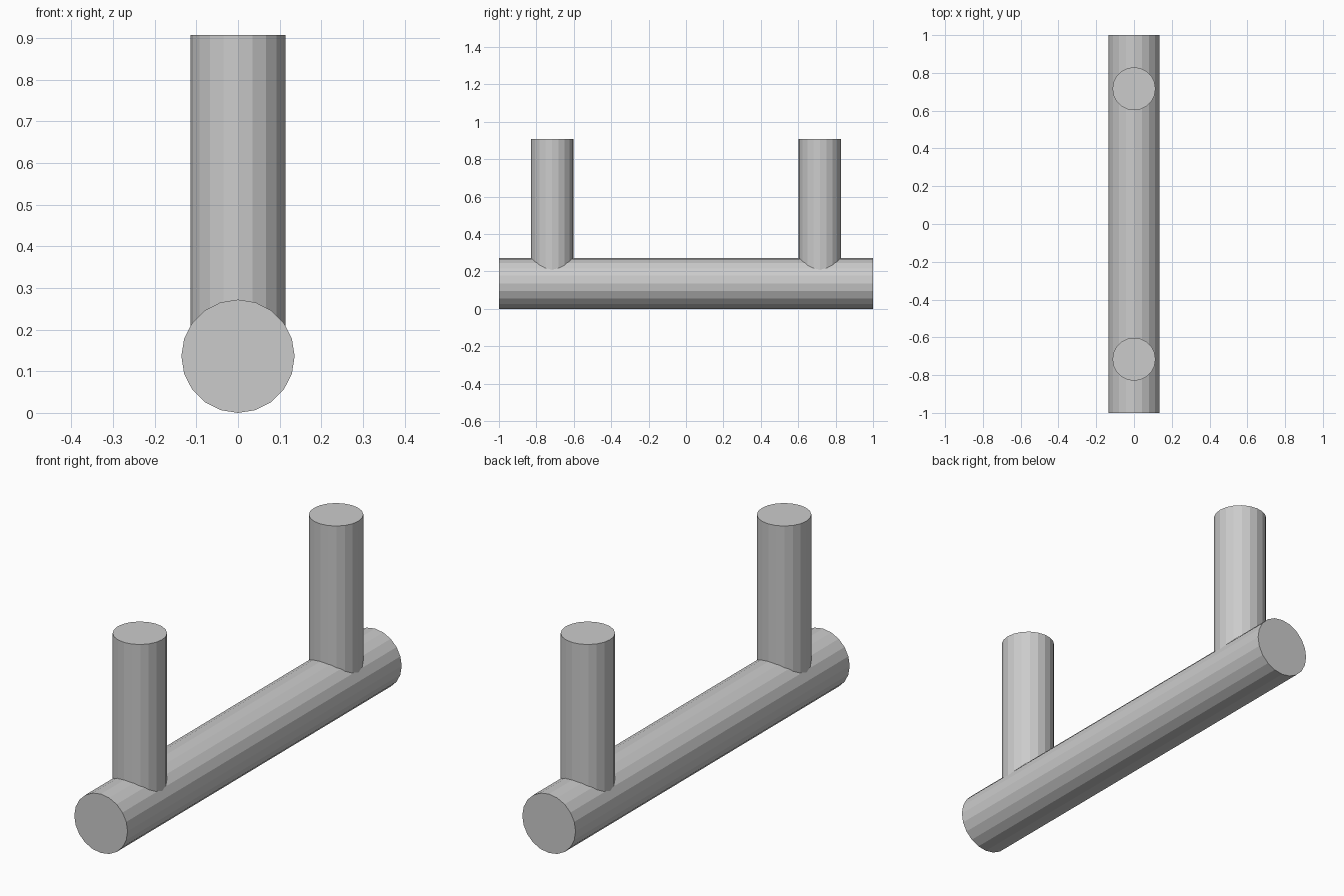
import bpy
import math

if "Cube" in bpy.data.objects:
    bpy.data.objects.remove(bpy.data.objects["Cube"])

BAR_R, POST_R = 0.136, 0.114
POST_Y, POST_TOP = 0.716, 0.907
POST_BASE = 0.195  # just sunk into the bar
SIDES = 20


def rod(name, radius, length, location, rotation=(0, 0, 0)):
    bpy.ops.mesh.primitive_cylinder_add(vertices=SIDES, radius=radius, depth=length,
                                        location=location, rotation=rotation)
    obj = bpy.context.object
    obj.name = name
    return obj


# Long round grip lying along y
rod("grip_bar", BAR_R, 2.0, (0, 0, BAR_R), (math.pi / 2, 0, 0))

# Two upright mounting posts
for name, side in (("front_post", -1), ("back_post", 1)):
    rod(name, POST_R, POST_TOP - POST_BASE,
        (0, side * POST_Y, (POST_TOP + POST_BASE) / 2))
